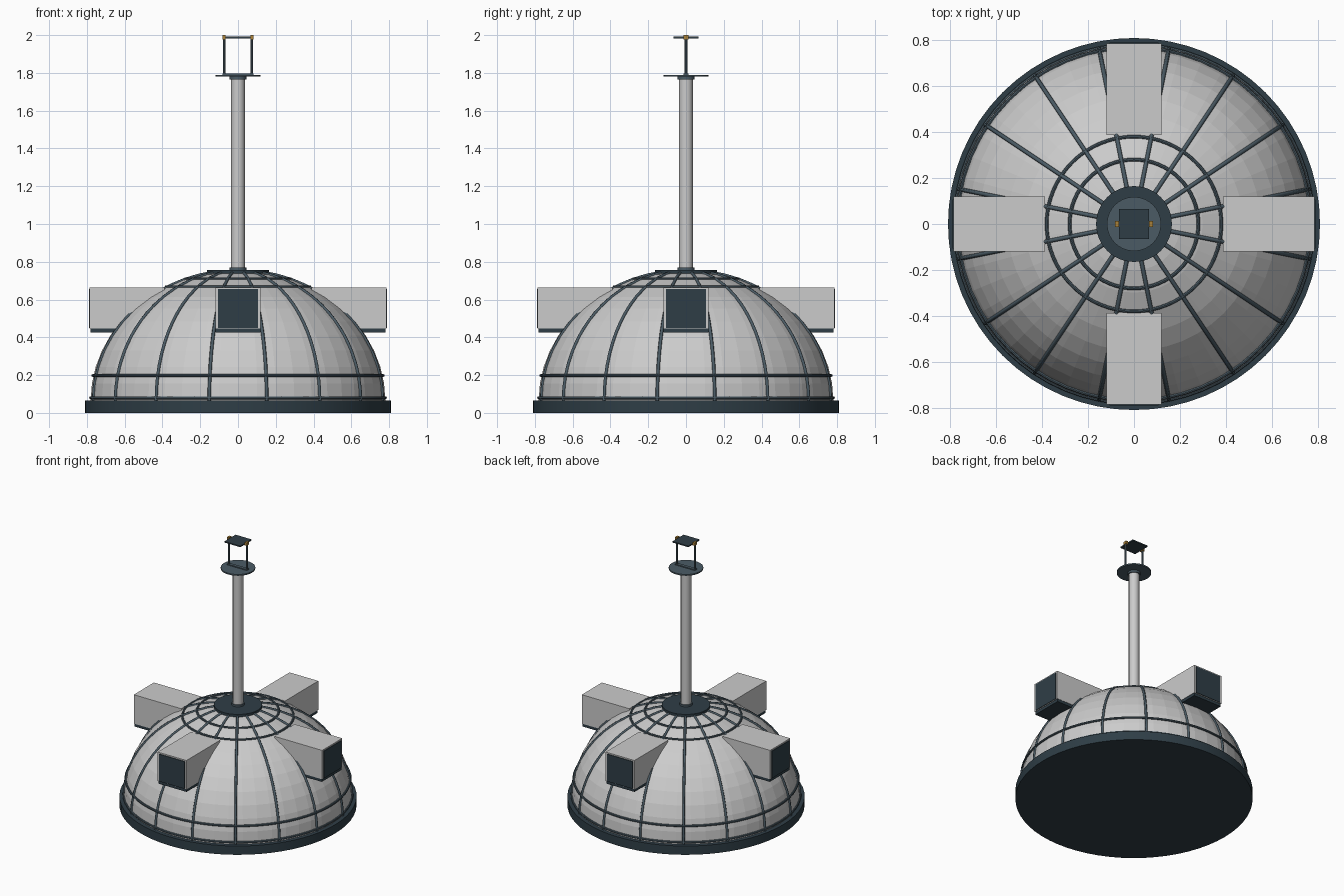
import bpy, bmesh
from math import pi, sin, cos, sqrt, radians

if "Cube" in bpy.data.objects:
    bpy.data.objects.remove(bpy.data.objects["Cube"])

def mat(name, c):
    m = bpy.data.materials.new(name)
    m.diffuse_color = (*c, 1)
    m.use_nodes = True
    m.node_tree.nodes["Principled BSDF"].inputs["Base Color"].default_value = m.diffuse_color
    return m

DARK = mat("dark_metal", (0.028, 0.048, 0.062))
RIB = mat("rib_metal", (0.07, 0.105, 0.13))
GOLD = mat("brass", (0.4, 0.22, 0.04))
R, H, Z0 = 0.78, 0.69, 0.065      # dome radius, height, base level

def finish(ob, name, m, smooth=False):
    ob.name = name
    if m:
        ob.data.materials.append(m)
    if smooth:
        bpy.ops.object.shade_smooth_by_angle(angle=radians(35))
    return ob

def cyl(name, r, z1, z2, m=None, n=48, x=0, y=0, smooth=True):
    bpy.ops.mesh.primitive_cylinder_add(vertices=n, radius=r, depth=z2 - z1,
                                        location=(x, y, (z1 + z2) / 2))
    return finish(bpy.context.object, name, m, smooth)

def box(name, lo, hi, m=None, turn=0):
    bpy.ops.mesh.primitive_cube_add(size=1)
    ob = bpy.context.object
    for v in ob.data.vertices:
        p = [(a + b) / 2 + c * (b - a) for a, b, c in zip(lo, hi, v.co)]
        v.co = (p[0] * cos(turn) - p[1] * sin(turn),
                p[0] * sin(turn) + p[1] * cos(turn), p[2])
    return finish(ob, name, m)

def dome_z(r):
    return Z0 + H * sqrt(max(0, 1 - (r / R) ** 2))

# Base plinth
cyl("base_ring", 0.81, 0, 0.066, DARK, 64)

# Faceted dome shell
bm = bmesh.new()
prof = [bm.verts.new((R * cos(i * pi / 24), 0, Z0 + H * sin(i * pi / 24))) for i in range(13)]
edges = [bm.edges.new(e) for e in zip(prof, prof[1:])]
bmesh.ops.spin(bm, geom=prof + edges, axis=(0, 0, 1), cent=(0, 0, 0),
               angle=2 * pi, steps=48)
bmesh.ops.remove_doubles(bm, verts=bm.verts, dist=1e-4)
bmesh.ops.recalc_face_normals(bm, faces=bm.faces)
me = bpy.data.meshes.new("dome")
bm.to_mesh(me)
bm.free()
bpy.context.collection.objects.link(bpy.data.objects.new("dome", me))

# Meridian ribs
for k in range(16):
    a = (k + 0.5) * pi / 8
    cu = bpy.data.curves.new("rib", 'CURVE')
    cu.dimensions = '3D'
    cu.bevel_depth = 0.009
    cu.bevel_resolution = 1
    sp = cu.splines.new('POLY')
    sp.points.add(15)
    for i, p in enumerate(sp.points):
        t = i / 15 * radians(79)
        p.co = (R * cos(t) * cos(a), R * cos(t) * sin(a), Z0 + H * sin(t), 1)
    ob = bpy.data.objects.new("dome_rib", cu)
    bpy.context.collection.objects.link(ob)
    bpy.ops.object.select_all(action='DESELECT')
    ob.select_set(True)
    bpy.context.view_layer.objects.active = ob
    bpy.ops.object.convert(target='MESH')
    finish(bpy.context.object, "dome_rib", RIB)

# Horizontal hoops
for r, z in ((0.78, 0.08), (0.768, 0.198), (0.38, dome_z(0.38)), (0.28, dome_z(0.28))):
    bpy.ops.mesh.primitive_torus_add(major_radius=r, minor_radius=0.008, major_segments=64,
                                     minor_segments=8, location=(0, 0, z))
    finish(bpy.context.object, "dome_hoop", RIB, True)

# Four dormer boxes with dark windows and sills
for k in range(4):
    a = k * pi / 2
    box("dormer", (0.388, -0.12, 0.447), (0.785, 0.12, 0.665), None, a)
    box("dormer_window", (0.77, -0.106, 0.45), (0.79, 0.106, 0.655), DARK, a)
    box("dormer_sill", (0.42, -0.118, 0.426), (0.781, 0.118, 0.447), DARK, a)

# Crown cap, mast and collars
cyl("crown_cap", 0.165, 0.735, 0.757, DARK)
cyl("mast_foot", 0.044, 0.757, 0.77, RIB, 24)
cyl("mast", 0.036, 0.757, 1.775, None, 24)
cyl("mast_head", 0.044, 1.765, 1.782, RIB, 24)
cyl("platform", 0.118, 1.78, 1.79, RIB, 32)

# Top frame: foot bar, posts, brass joints and plate
box("frame_foot", (-0.082, -0.012, 1.79), (0.082, 0.012, 1.797), RIB)
for s in (-1, 1):
    cyl("frame_post", 0.007, 1.79, 1.985, RIB, 10, x=s * 0.074)
    box("brass_joint", (s * 0.074 - 0.009, -0.014, 1.978), (s * 0.074 + 0.009, 0.014, 2.0), GOLD)
box("top_plate", (-0.066, -0.066, 1.983), (0.066, 0.066, 1.992), DARK)
